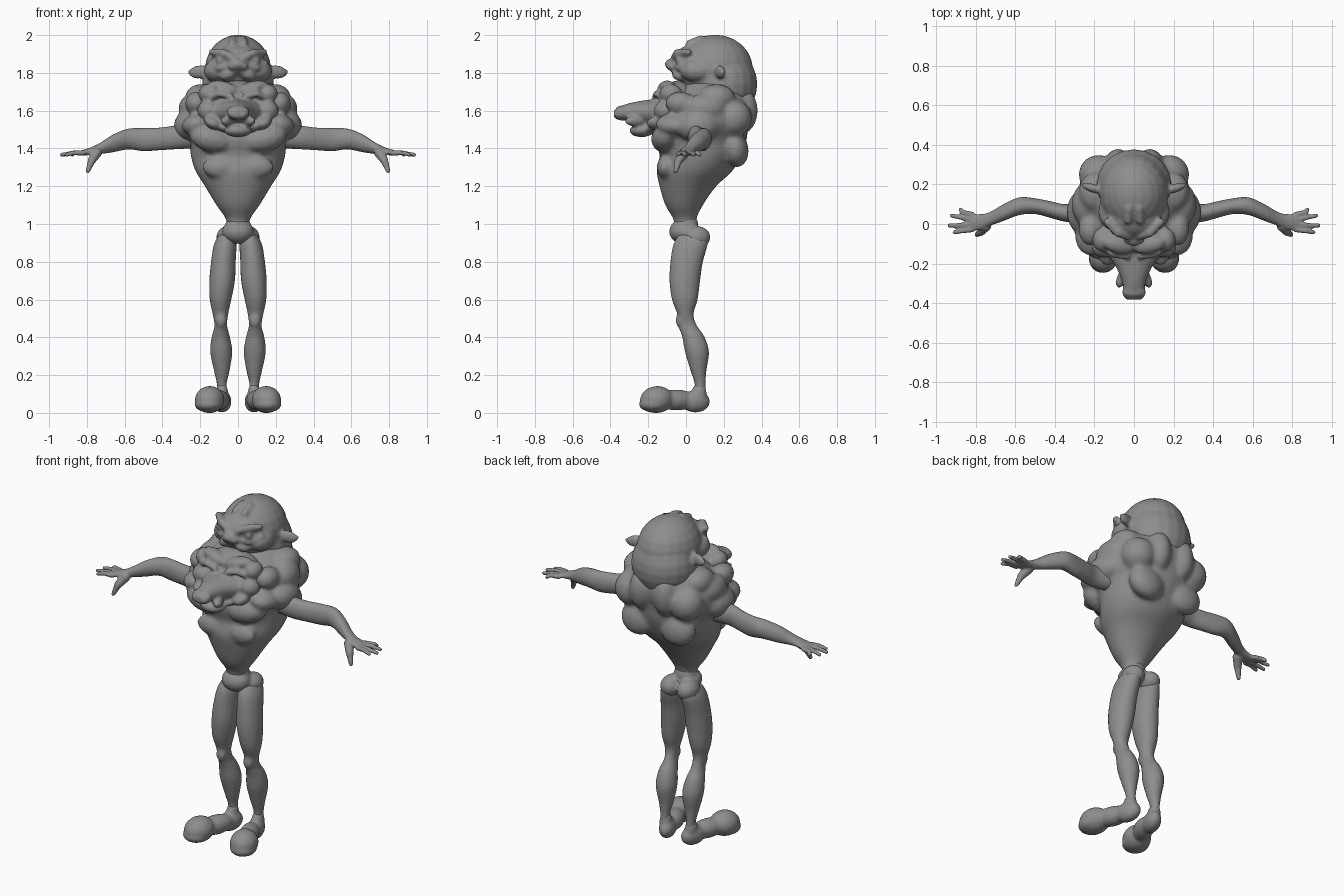
import bpy, bmesh, math
from mathutils import Vector, Matrix, Euler

if "Cube" in bpy.data.objects:
    bpy.data.objects.remove(bpy.data.objects["Cube"])

grey = bpy.data.materials.new("grey clay")
grey.diffuse_color = (0.27, 0.27, 0.27, 1)
grey.use_nodes = True
grey.node_tree.nodes["Principled BSDF"].inputs["Base Color"].default_value = grey.diffuse_color


def skin(bm, rings):
    """Closed skin over a list of point rings."""
    rings = [[bm.verts.new(p) for p in r] for r in rings]
    n = len(rings[0])
    bm.faces.new(rings[0][::-1])
    bm.faces.new(rings[-1])
    for r, q in zip(rings, rings[1:]):
        for j in range(n):
            bm.faces.new((r[j], r[(j + 1) % n], q[(j + 1) % n], q[j]))


def sphere_rings(n, m):
    """Unit sphere as rings from bottom to top, open tips kept tiny."""
    out = []
    for i in range(m + 1):
        a = -math.pi / 2 + math.pi * min(max(i, 0.15), m - 0.15) / m
        out.append([Vector((math.cos(a) * math.cos(2 * math.pi * j / n),
                            math.cos(a) * math.sin(2 * math.pi * j / n),
                            math.sin(a))) for j in range(n)])
    return out


BALL, CAP = sphere_rings(20, 12), sphere_rings(10, 7)


def ball(bm, c, r, rot=(0, 0, 0), mirror=False):
    """Ellipsoid with optional twin on the other side."""
    r = (r, r, r) if isinstance(r, (int, float)) else r
    for s in ((1, -1) if mirror else (1,)):
        e = Euler((rot[0], rot[1] * s, rot[2] * s))
        m = (Matrix.Translation((c[0] * s, c[1], c[2])) @ e.to_matrix().to_4x4()
             @ Matrix.Diagonal((*r, 1)))
        skin(bm, [[m @ p for p in ring] for ring in BALL])


def chain(bm, pts, mirror=False):
    """Tapered capsules through points (x, y, z, radius)."""
    for s in ((1, -1) if mirror else (1,)):
        for a, b in zip(pts, pts[1:]):
            pa, pb = Vector((a[0] * s, a[1], a[2])), Vector((b[0] * s, b[1], b[2]))
            q = (pb - pa).to_track_quat('Z', 'Y')
            half = len(CAP) // 2
            skin(bm, [[(pa + q @ (p * a[3])) if i < half else (pb + q @ (p * b[3]))
                       for p in ring] for i, ring in enumerate(CAP)])


def loft(bm, axis, rows, n=24, steps=4):
    """Skin of ellipses across one axis; row = (position, lo1, hi1, lo2, hi2)."""
    rows = [Vector(r) for r in rows]
    fine = []
    for i in range(len(rows) - 1):
        p0, p1, p2 = rows[max(i - 1, 0)], rows[i], rows[i + 1]
        p3 = rows[min(i + 2, len(rows) - 1)]
        for k in range(steps):
            t = k / steps
            fine.append(0.5 * (2 * p1 + (p2 - p0) * t + (2 * p0 - 5 * p1 + 4 * p2 - p3) * t * t
                               + (3 * p1 - p0 - 3 * p2 + p3) * t ** 3))
    fine.append(rows[-1])
    rings = []
    for w, a0, a1, b0, b1 in fine:
        ring = []
        for j in range(n):
            t = 2 * math.pi * j / n
            co = [(a0 + a1) / 2 + (a1 - a0) / 2 * math.cos(t),
                  (b0 + b1) / 2 + (b1 - b0) / 2 * math.sin(t)]
            co.insert(axis, w)
            ring.append(co)
        rings.append(ring)
    skin(bm, rings)


def finish(name, bm, voxel, smooth=3, twin=None):
    """Fuse the lumps into one smooth skin, with optional mirrored copy."""
    bmesh.ops.recalc_face_normals(bm, faces=bm.faces)
    raw = bpy.data.meshes.new(name + "_raw")
    bm.to_mesh(raw)
    bm.free()
    ob = bpy.data.objects.new(name, raw)
    bpy.context.collection.objects.link(ob)
    mod = ob.modifiers.new("fuse", 'REMESH')
    mod.mode, mod.voxel_size, mod.use_smooth_shade = 'VOXEL', voxel, True
    mod = ob.modifiers.new("soften", 'SMOOTH')
    mod.factor, mod.iterations = 0.5, smooth
    dg = bpy.context.evaluated_depsgraph_get()
    me = bpy.data.meshes.new_from_object(ob.evaluated_get(dg))
    ob.modifiers.clear()
    ob.data = me
    bpy.data.meshes.remove(raw)
    me.materials.clear()
    me.materials.append(grey)
    if twin:
        other = me.copy()
        other.transform(Matrix.Diagonal((-1, 1, 1, 1)))
        other.flip_normals()
        bpy.context.collection.objects.link(bpy.data.objects.new(twin, other))


# torso: waist, ribcage, shoulder and back muscles
bm = bmesh.new()
loft(bm, 2, [(0.95, -.07, .07, -.07, .08), (1.02, -.062, .062, -.065, .055),
             (1.10, -.115, .115, -.11, .09), (1.2, -.175, .175, -.14, .16),
             (1.28, -.225, .225, -.155, .245), (1.36, -.25, .25, -.14, .29),
             (1.44, -.26, .26, -.16, .32), (1.52, -.30, .30, -.15, .33),
             (1.6, -.29, .29, -.12, .35), (1.68, -.23, .23, -.08, .34),
             (1.75, -.16, .16, 0, .3)], n=32)
ball(bm, (.25, .06, 1.52), (.09, .12, .085), mirror=True)         # shoulder
ball(bm, (.24, .10, 1.61), (.075, .11, .08), mirror=True)         # shoulder cap
ball(bm, (.20, .16, 1.67), (.08, .1, .07), mirror=True)           # neck muscle
ball(bm, (.18, .25, 1.56), (.10, .1, .1), mirror=True)            # shoulder blade
ball(bm, (.13, .26, 1.40), (.11, .07, .1), (.2, 0, 0), True)      # lower back
ball(bm, (.08, .30, 1.60), (.07, .08, .12), mirror=True)          # upper back
ball(bm, (.14, -.11, 1.45), (.12, .075, .07), (0, -.25, 0), True)  # chest
ball(bm, (.22, -.06, 1.53), (.08, .1, .055), (0, .3, 0), True)    # chest side
ball(bm, (.22, -.03, 1.64), (.06, .08, .06), mirror=True)         # collar muscle
ball(bm, (.09, -.11, 1.30), (.1, .045, .06), mirror=True)         # belly
finish("torso", bm, .014, 2)

# pelvis
bm = bmesh.new()
ball(bm, (0, -.015, .96), (.085, .075, .065))
ball(bm, (.055, .055, .93), (.06, .075, .06), mirror=True)
ball(bm, (0, 0, 1.0), (.065, .065, .06))
finish("pelvis", bm, .011, 2)

# lower face: brow, cheeks, long muzzle and jaw
bm = bmesh.new()
loft(bm, 1, [(-.05, -.17, .17, 1.5, 1.69), (-.14, -.14, .14, 1.51, 1.665),
             (-.22, -.09, .09, 1.53, 1.655), (-.30, -.058, .058, 1.545, 1.64),
             (-.355, -.058, .058, 1.55, 1.62), (-.382, -.04, .04, 1.565, 1.6)])
ball(bm, (0, -.04, 1.63), (.19, .11, .13))
ball(bm, (.075, -.105, 1.72), (.085, .045, .035), (0, -.25, .2), True)  # brow
ball(bm, (.16, -.08, 1.69), (.05, .06, .05), mirror=True)               # temple
ball(bm, (.155, -.11, 1.60), (.06, .06, .055), mirror=True)             # cheek
ball(bm, (.125, -.14, 1.535), (.055, .07, .035), (0, -.4, .3), True)    # jowl
ball(bm, (0, -.345, 1.595), (.062, .03, .032))                          # nose
ball(bm, (.05, -.26, 1.545), (.03, .07, .03), (0, 0, .5), True)         # lip
ball(bm, (0, -.235, 1.495), (.075, .065, .035))                         # chin
ball(bm, (0, -.15, 1.51), (.11, .08, .035))                             # jaw
chain(bm, [(.035, -.165, 1.675, .016), (.10, -.155, 1.69, .018),
           (.145, -.13, 1.67, .016)], True)                             # eyelid
finish("lower_face", bm, .01, 1)

# head: skull, brow, snout, ears
bm = bmesh.new()
ball(bm, (0, .155, 1.82), (.175, .2, .182))
ball(bm, (0, .20, 1.74), (.19, .178, .19))
ball(bm, (0, .04, 1.86), (.14, .11, .09))
ball(bm, (.11, .06, 1.81), (.07, .09, .06), mirror=True)                # cheek
chain(bm, [(.03, -.06, 1.88, .022), (.08, -.045, 1.905, .023),
           (.135, .01, 1.91, .02)], True)                               # brow ridge
chain(bm, [(.05, -.055, 1.835, .015), (.10, -.035, 1.825, .017),
           (.145, .02, 1.85, .016)], True)                              # lower lid
ball(bm, (.095, -.035, 1.865), .022, mirror=True)                       # eye
ball(bm, (0, -.03, 1.84), (.065, .065, .055))                           # snout
ball(bm, (0, -.08, 1.845), (.04, .032, .03))                            # nose
ball(bm, (.032, -.082, 1.835), .02, mirror=True)                        # nostril
ball(bm, (.05, -.03, 1.79), (.05, .045, .03), (0, .35, .3), True)       # lip
chain(bm, [(.03, .02, 1.955, .022), (.025, .08, 1.978, .022)], True)    # crown bumps
ball(bm, (.205, .18, 1.805), (.06, .022, .035), (0, .12, .3), True)     # ear
chain(bm, [(.21, .18, 1.808, .022), (.262, .2, 1.808, .008)], True)     # ear tip
finish("head", bm, .01, 1)

# arm with hand, fingers and thumb
bm = bmesh.new()
loft(bm, 0, [(.24, .01, .12, 1.40, 1.53), (.34, .01, .1, 1.395, 1.52),
             (.42, .03, .115, 1.39, 1.51), (.50, .05, .13, 1.385, 1.508),
             (.58, .045, .135, 1.395, 1.505), (.66, .015, .1, 1.38, 1.475),
             (.73, -.01, .06, 1.37, 1.43), (.78, -.03, .05, 1.365, 1.405),
             (.83, -.035, .055, 1.362, 1.39)])
for y0, x1, y1 in ((.048, .885, .073), (.022, .93, .042),
                   (-.004, .942, -.008), (-.028, .915, -.042)):
    chain(bm, [(.82, y0, 1.376, .015), (.87, (y0 + y1) / 2, 1.377, .013),
               (x1 - .008, y1, 1.367, .011)])
chain(bm, [(.75, -.01, 1.375, .03), (.775, -.04, 1.335, .022),
           (.795, -.055, 1.28, .012)])
finish("left_arm", bm, .007, 1, "right_arm")

# leg with thigh, knee and calf
bm = bmesh.new()
loft(bm, 2, [(.08, .055, .11, .035, .11), (.15, .06, .112, .045, .105),
             (.22, .045, .127, .025, .108), (.32, .03, .147, -.005, .122),
             (.40, .042, .14, -.02, .1), (.46, .057, .125, -.04, .06),
             (.52, .052, .134, -.045, .04), (.60, .035, .15, -.075, .062),
             (.70, .016, .152, -.088, .075), (.80, .012, .143, -.083, .09),
             (.89, .008, .128, -.068, .115), (.945, .02, .1, -.04, .115)])
ball(bm, (.09, -.03, .49), (.03, .025, .04))                            # kneecap
finish("left_leg", bm, .011, 2, "right_leg")

# foot, splayed outward with a bulbous toe and flat sole
bm = bmesh.new()
ball(bm, (.15, -.155, .07), (.078, .09, .072), (.1, 0, .3))
ball(bm, (.155, -.17, .045), (.075, .08, .042), (0, 0, .3))
ball(bm, (.11, -.05, .068), (.055, .11, .055), (0, 0, .4))
ball(bm, (.085, .05, .06), (.047, .08, .058), (0, 0, .3))
ball(bm, (.085, .07, .10), (.034, .04, .06))
for v in bm.verts:
    v.co.z = max(v.co.z, 0)
finish("left_foot", bm, .01, 2, "right_foot")
